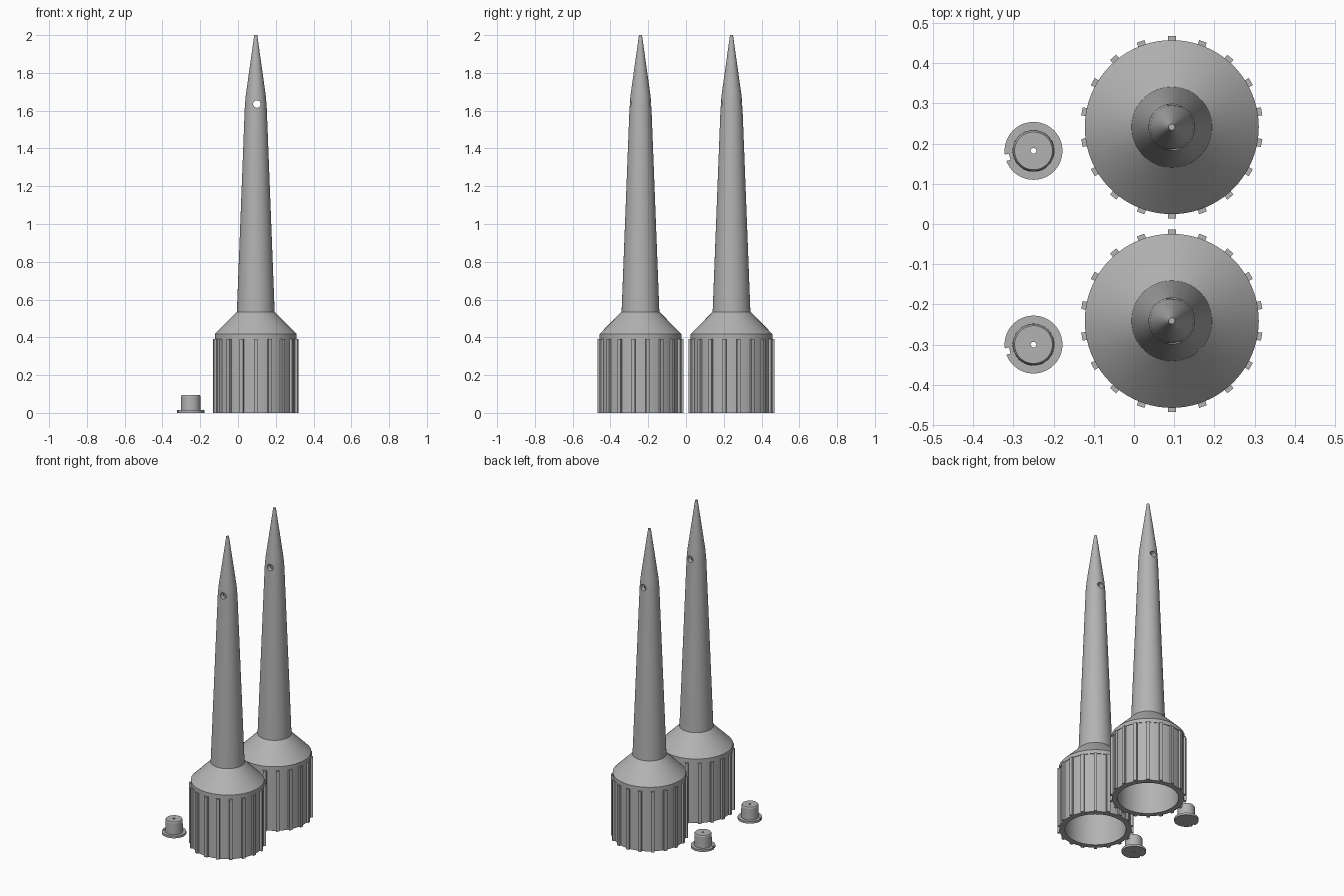
import bpy, bmesh, math
from mathutils import Matrix, Vector

cube = bpy.data.objects.get("Cube")
if cube:
    bpy.data.objects.remove(cube, do_unlink=True)

grey = bpy.data.materials.new("plain grey")
grey.use_nodes = True
grey.diffuse_color = (0.45, 0.45, 0.45, 1)
grey.node_tree.nodes["Principled BSDF"].inputs["Base Color"].default_value = (0.45, 0.45, 0.45, 1)


def add_object(name, bm, location):
    bmesh.ops.recalc_face_normals(bm, faces=bm.faces)
    mesh = bpy.data.meshes.new(name)
    bm.to_mesh(mesh)
    bm.free()
    mesh.materials.append(grey)
    obj = bpy.data.objects.new(name, mesh)
    obj.location = location
    bpy.context.collection.objects.link(obj)
    return obj


def lathe(name, profile, location, steps=80, closed=False):
    """Revolve (radius, height) points around the z axis."""
    bm = bmesh.new()
    verts = [bm.verts.new((r, 0, z)) for r, z in profile]
    pairs = list(zip(verts, verts[1:]))
    if closed:
        pairs.append((verts[-1], verts[0]))
    edges = [bm.edges.new(p) for p in pairs]
    bmesh.ops.spin(bm, geom=verts + edges, cent=(0, 0, 0), axis=(0, 0, 1),
                   angle=math.tau, steps=steps, use_duplicate=False)
    bmesh.ops.remove_doubles(bm, verts=bm.verts, dist=0.00005)
    return add_object(name, bm, location)


def cut(obj, cutter):
    mod = obj.modifiers.new("cut", "BOOLEAN")
    mod.operation = "DIFFERENCE"
    mod.solver = "EXACT"
    mod.object = cutter
    bpy.context.view_layer.update()
    with bpy.context.temp_override(object=obj, active_object=obj, selected_objects=[obj]):
        bpy.ops.object.modifier_apply(modifier=mod.name)
    bpy.data.objects.remove(cutter, do_unlink=True)


def smooth(obj):
    obj.data.shade_smooth()
    obj.data.set_sharp_from_angle(angle=math.radians(25))


# Hollow spike: outside from the bottom rim to the tip, then the inside back down
SPIKE = [(0.213, 0), (0.213, 0.392), (0.2165, 0.392), (0.2165, 0.418),
         (0.1, 0.535), (0.058, 1.62), (0.053, 1.68), (0.008, 2.0), (0, 2.0),
         (0, 1.75), (0.034, 1.6), (0.07, 0.52), (0.18, 0.4), (0.18, 0)]

# Plug: flange and tapered stem around a fine bore
PLUG = [(0.007, 0), (0.072, 0), (0.072, 0.014), (0.052, 0.014),
        (0.051, 0.088), (0.047, 0.095), (0.007, 0.095)]


def build_spike(side, location):
    spike = lathe(side + "_spike", SPIKE, location, closed=True)
    # Cross hole near the tip
    bm = bmesh.new()
    turn = Matrix.Rotation(math.radians(90), 4, "X")
    bmesh.ops.create_cone(bm, cap_ends=True, segments=24, radius1=0.02, radius2=0.02,
                          depth=0.3, matrix=turn)
    cut(spike, add_object("hole_cutter", bm, Vector(location) + Vector((0.006, 0, 1.635))))
    smooth(spike)
    # Grip ribs around the base
    bm = bmesh.new()
    for i in range(18):
        place = (Matrix.Rotation(math.radians(10 + 20 * i), 4, "Z")
                 @ Matrix.Translation((0.2155, 0, 0.196))
                 @ Matrix.Diagonal((0.023, 0.02, 0.392, 1)))
        bmesh.ops.create_cube(bm, size=1, matrix=place)
    add_object(side + "_grip_ribs", bm, location)


def build_plug(side, location):
    plug = lathe(side + "_plug", PLUG, location, steps=64, closed=True)
    # Notch in the flange
    bm = bmesh.new()
    place = (Matrix.Rotation(math.radians(194), 4, "Z")
             @ Matrix.Translation((0.072, 0, 0))
             @ Matrix.Diagonal((0.022, 0.016, 0.1, 1)))
    bmesh.ops.create_cube(bm, size=1, matrix=place)
    cut(plug, add_object("notch_cutter", bm, location))
    smooth(plug)


for side, y in (("front", -0.241), ("back", 0.241)):
    build_spike(side, (0.094, y, 0))
    build_plug(side, (-0.25, y - 0.059, 0))
